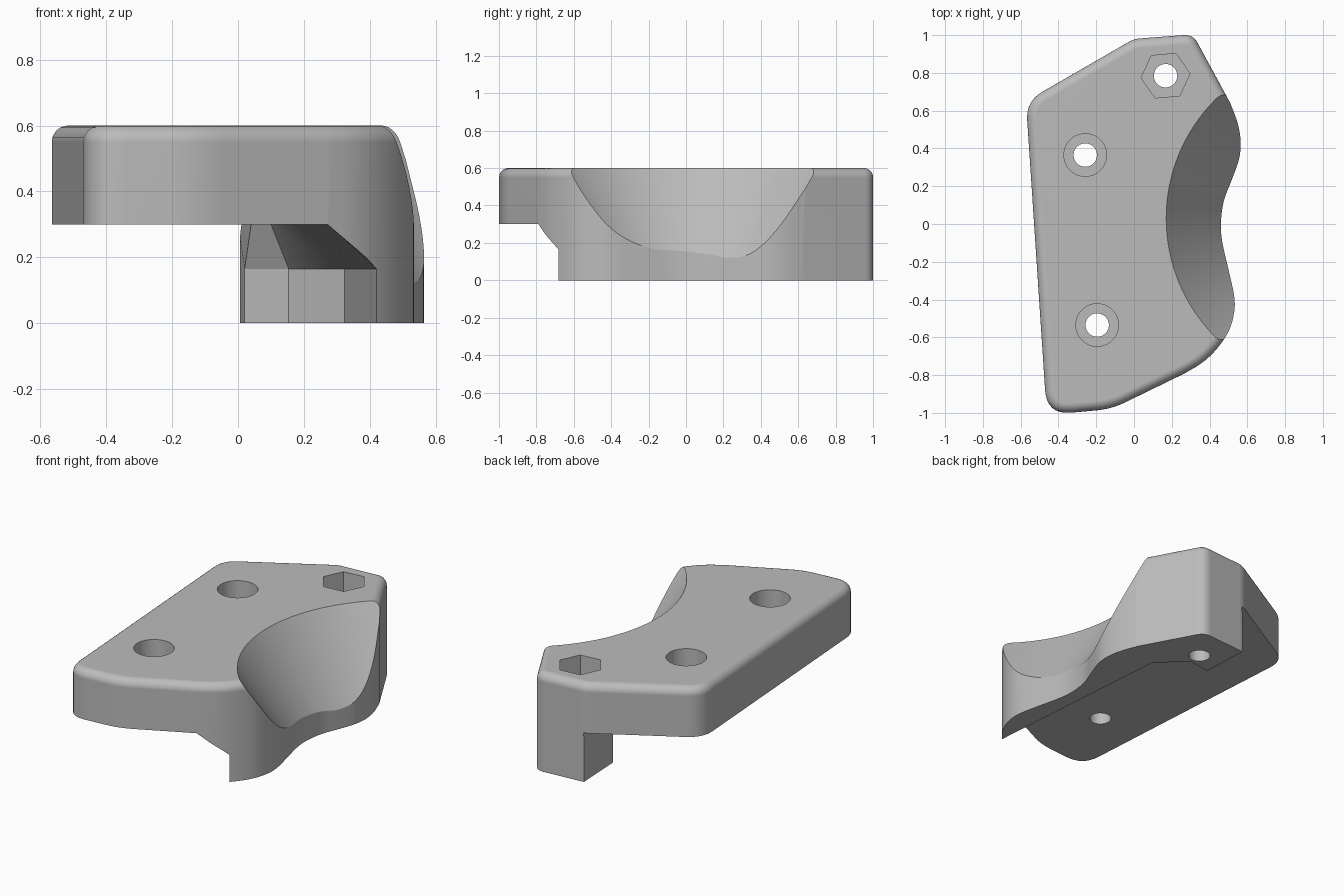
import bpy, bmesh, math
from mathutils import Vector

cube = bpy.data.objects.get("Cube")
if cube:
    bpy.data.objects.remove(cube, do_unlink=True)

HEIGHT, FILLET, UNDERSIDE = 0.6, 0.05, 0.3

grey = bpy.data.materials.new("plain grey")
grey.use_nodes = True
grey.diffuse_color = (0.5, 0.5, 0.5, 1)
grey.node_tree.nodes["Principled BSDF"].inputs["Base Color"].default_value = (0.5, 0.5, 0.5, 1)


def loft(name, rings):
    """Closed solid from matching counter-clockwise rings, bottom to top."""
    bm = bmesh.new()
    loops = [[bm.verts.new(p) for p in ring] for ring in rings]
    n = len(loops[0])
    bm.faces.new(loops[0][::-1])
    bm.faces.new(loops[-1])
    for low, high in zip(loops, loops[1:]):
        for i in range(n):
            j = (i + 1) % n
            bm.faces.new((low[i], low[j], high[j], high[i]))
    bmesh.ops.recalc_face_normals(bm, faces=bm.faces)
    mesh = bpy.data.meshes.new(name)
    bm.to_mesh(mesh)
    bm.free()
    mesh.materials.append(grey)
    obj = bpy.data.objects.new(name, mesh)
    bpy.context.collection.objects.link(obj)
    return obj


def circle(x, y, z, r, sides=40, turn=0.0):
    return [(x + r * math.cos(turn + math.tau * i / sides),
             y + r * math.sin(turn + math.tau * i / sides), z) for i in range(sides)]


def rounded(before, corner, after, trim, steps=8):
    """Corner softened by a short quadratic curve."""
    a = corner + (before - corner).normalized() * trim
    b = corner + (after - corner).normalized() * trim
    ts = [i / steps for i in range(steps + 1)]
    return [a * (1 - t) ** 2 + corner * 2 * t * (1 - t) + b * t * t for t in ts]


def spline(pts, steps=4):
    """Smooth curve through every point."""
    p = [pts[0] * 2 - pts[1]] + pts + [pts[-1] * 2 - pts[-2]]
    out = []
    for a, b, c, d in zip(p, p[1:], p[2:], p[3:]):
        for k in range(steps):
            t = k / steps
            out.append((b * 2 + (c - a) * t + (a * 2 - b * 5 + c * 4 - d) * t * t
                        + (b * 3 - a - c * 3 + d) * t ** 3) / 2)
    return out + [pts[-1]]


def inset(pts, amount):
    """Move each outline point inward along its mitre."""
    out = []
    for i, p in enumerate(pts):
        d1 = (p - pts[i - 1]).normalized()
        d2 = (pts[(i + 1) % len(pts)] - p).normalized()
        n1, n2 = Vector((-d1.y, d1.x)), Vector((-d2.y, d2.x))
        out.append(p + (n1 + n2) * amount / (1 + n1.dot(n2)))
    return out


def at(pts, z):
    return [(p[0], p[1], z) for p in pts]


# Plan outline: wavy right edge followed by straight sides with soft corners
wave = [Vector(p) for p in (
    (.27, -.79), (.36, -.735), (.435, -.665), (.5, -.57), (.53, -.47), (.53, -.38),
    (.5, -.24), (.468, -.1), (.46, 0), (.475, .12), (.52, .24), (.555, .34),
    (.565, .43), (.55, .53), (.51, .64))]
corners = [((.312, 1.004), .05), ((0, .98), .03), ((-.572, .65), .1),
           ((-.462, -1.01), .13), ((-.12, -.98), .08)]
chain = [wave[-1]] + [Vector(c) for c, _ in corners] + [wave[0]]
outline = spline(wave)
for i, (_, trim) in enumerate(corners):
    outline += rounded(chain[i], chain[i + 1], chain[i + 2], trim)

# Body with a rounded top edge
rings = [at(outline, 0)]
for k in range(7):
    a = k / 6 * math.pi / 2
    rings.append(at(inset(outline, FILLET * (1 - math.cos(a))),
                    HEIGHT - FILLET + FILLET * math.sin(a)))
body = loft("bracket_body", rings)

cutters = []

# Space under the plate, leaving a lip on the right with a sloped inner corner
far = [(-.8, 1.1), (-.8, -1.1)]
wall = far + [(.453, -1.1), (.323, .555), (.154, .7), (.02, .68), (0, 1.1)]
slope = far + [(.289, -1.1), (.2, .47), (.1, .6), (.04, .64), (0, 1.1)]
cutters.append(loft("underside_cutter", [at(wall, -.1), at(wall, .165), at(slope, UNDERSIDE)]))

# Conical scoop in the right side
cutters.append(loft("scoop_cutter", [circle(1.06, .03, .03, .521, 128),
                                     circle(1.06, .03, .65, .922, 128)]))

# Two round recesses and one hexagonal recess, each with a through hole
for label, x, y, r, sides, turn in (("back", -.258, .365, .113, 40, 0),
                                    ("front", -.195, -.535, .113, 40, 0),
                                    ("nut", .167, .785, .13, 6, math.radians(5))):
    cutters.append(loft(label + "_recess_cutter", [circle(x, y, .44, r, sides, turn),
                                                   circle(x, y, .7, r, sides, turn)]))
    cutters.append(loft(label + "_hole_cutter", [circle(x, y, -.2, .062),
                                                 circle(x, y, .5, .062)]))

# Apply the cuts, then drop the cutters
bpy.ops.object.select_all(action='DESELECT')
bpy.context.view_layer.objects.active = body
body.select_set(True)
for cutter in cutters:
    cutter.hide_render = True
    cut = body.modifiers.new(cutter.name, 'BOOLEAN')
    cut.operation, cut.solver, cut.object = 'DIFFERENCE', 'EXACT', cutter
    bpy.ops.object.modifier_apply(modifier=cut.name)
    bpy.data.objects.remove(cutter, do_unlink=True)

# Smooth shading with crisp edges and flat large faces
bpy.ops.object.shade_smooth_by_angle(angle=math.radians(30))
weighted = body.modifiers.new("even_shading", 'WEIGHTED_NORMAL')
weighted.keep_sharp = True
